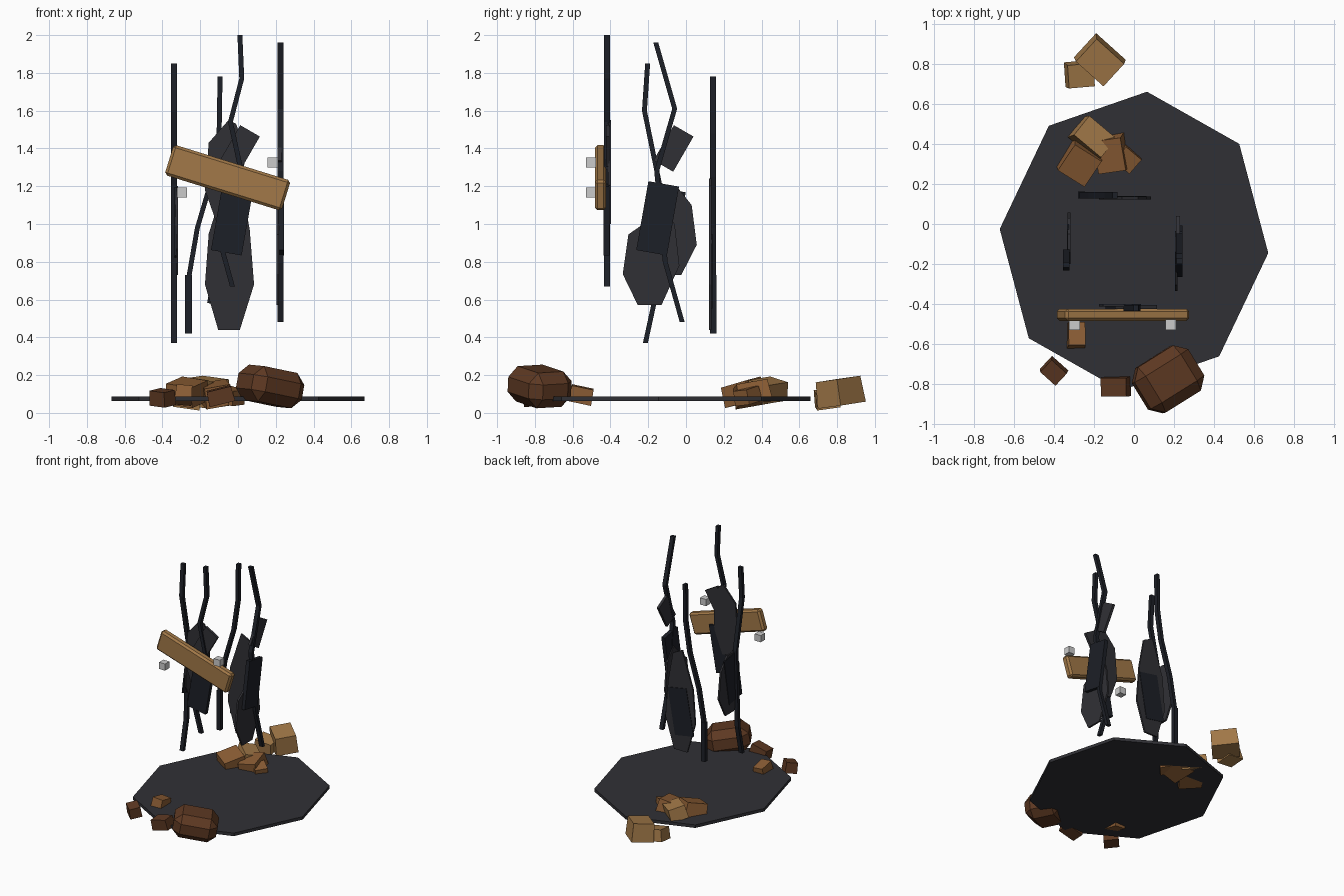
import bpy, bmesh, math
from mathutils import Vector, Matrix, Euler

if "Cube" in bpy.data.objects:
    bpy.data.objects.remove(bpy.data.objects["Cube"])


def mat(name, c):
    m = bpy.data.materials.new(name)
    m.diffuse_color = (*c, 1)
    m.use_nodes = True
    m.node_tree.nodes["Principled BSDF"].inputs["Base Color"].default_value = m.diffuse_color
    return m


IRON = mat("black_iron", (0.012, 0.014, 0.02))
PLATE = mat("dark_plate", (0.03, 0.03, 0.036))
TAN = mat("tan_wood", (0.36, 0.19, 0.065))
ORANGE = mat("orange_wood", (0.26, 0.11, 0.035))
BROWN = mat("brown_wood", (0.11, 0.04, 0.016))


def finish(name, bm, material):
    bmesh.ops.recalc_face_normals(bm, faces=bm.faces)
    me = bpy.data.meshes.new(name)
    bm.to_mesh(me)
    bm.free()
    ob = bpy.data.objects.new(name, me)
    bpy.context.collection.objects.link(ob)
    if material:
        me.materials.append(material)
    return ob


def block(name, loc, size, rot=(0, 0, 0), material=None, bevel=0, taper=1.0):
    bm = bmesh.new()
    bmesh.ops.create_cube(bm, size=1)
    for v in bm.verts:
        if v.co.z > 0:
            v.co.x *= taper
            v.co.y *= taper
        v.co = Vector(a * b for a, b in zip(v.co, size))
    if bevel:
        bmesh.ops.bevel(bm, geom=bm.edges[:], offset=bevel, segments=1, affect='EDGES')
    R = Euler([math.radians(a) for a in rot]).to_matrix().to_4x4()
    bmesh.ops.transform(bm, matrix=Matrix.Translation(loc) @ R, verts=bm.verts)
    return finish(name, bm, material)


def slab(name, pts, place, d0, d1, material):
    """Flat outline (u, z) given thickness from depth d0 to d1."""
    bm = bmesh.new()
    a = [bm.verts.new(place(u, d0, z)) for u, z in pts]
    b = [bm.verts.new(place(u, d1, z)) for u, z in pts]
    bm.faces.new(a)
    bm.faces.new(b[::-1])
    n = len(a)
    for i in range(n):
        bm.faces.new((a[i], a[(i + 1) % n], b[(i + 1) % n], b[i]))
    return finish(name, bm, material)


def strip(name, pts, place, w, d0, d1):
    """Bent bar following a (u, z) path."""
    out = [(u - w / 2, z) for u, z in pts] + [(u + w / 2, z) for u, z in reversed(pts)]
    return slab(name, out, place, d0, d1, IRON)


# Octagonal base plate
oct_half = [(0.065, 0.745), (0.525, 0.485), (0.67, -0.06), (0.425, -0.575)]
oct_pts = oct_half + [(-x, -y) for x, y in oct_half]
slab("base_plate", oct_pts, lambda u, d, v: (u, v - 0.085, d), 0.062, 0.086, PLATE)

# Four hanging walls: depth d is measured outward from each wall plane
places = {
    "front": lambda u, d, z: (u, -0.418 - d, z),
    "back": lambda u, d, z: (u, 0.142 + d, z),
    "left": lambda u, d, z: (-0.337 - d, u, z),
    "right": lambda u, d, z: (0.224 + d, u, z),
}
bars = {
    "front": [(.01, 2), (.02, 1.77), (-.04, 1.54), (.015, 1.29), (-.085, .87), (-.03, .67)],
    "back": [(-.095, 1.78), (-.10, 1.48), (-.135, 1.25), (-.215, .98), (-.26, .72), (-.26, .42)],
    "left": [(-.203, 1.85), (-.22, 1.6), (-.14, 1.21), (-.165, .6), (-.215, .37)],
    "right": [(-.16, 1.96), (-.06, 1.61), (-.155, 1.28), (-.11, .8), (-.02, .48)],
}
blobs = {
    "front": [(-.05, 1.55), (-.155, 1.43), (-.175, 1.18), (-.115, 1.01),
              (-.04, 1.0), (.03, 1.18), (.035, 1.4), (-.01, 1.53)],
    "back": [(-.105, .44), (.01, .44), (.085, .68), (.062, .97),
             (.02, 1.2), (-.06, 1.24), (-.155, .95), (-.175, .68)],
    "left": [(-.13, .73), (-.025, .73), (.057, .89), (.03, 1.1),
             (-.05, 1.2), (-.14, 1.2), (-.2, 1.08), (-.2, .87)],
    "right": [(-.255, .57), (-.13, .57), (-.035, .78), (-.06, 1.0),
              (-.14, 1.1), (-.24, .99), (-.305, .945), (-.335, .735)],
}
panel_at = {"front": (-.03, 1.03), "back": (-.05, .75), "left": (-.115, 1.0), "right": (-.15, 1.03)}


def tilted(c, w, h, deg):
    t = math.radians(deg)
    return [(c[0] + x * math.cos(t) - z * math.sin(t), c[1] + x * math.sin(t) + z * math.cos(t))
            for x, z in ((-w/2, -h/2), (w/2, -h/2), (w/2, h/2), (-w/2, h/2))]


for side, place in places.items():
    strip(side + "_bent_bar", bars[side], place, 0.026, -0.015, 0.017)
    slab(side + "_plate", blobs[side], place, -0.02, -0.006, PLATE)
    out = side in ("front", "right")
    slab(side + "_panel", tilted(panel_at[side], .165, .37, -10), place,
         -0.012, 0.019 if out else -0.002, IRON)
    if out:
        slab(side + "_upper_panel", tilted((.01 if side == "front" else -.066, 1.40), .12, .215, -30),
             place, -0.014, 0.006, PLATE)
# Thicker foot of the back bar
slab("back_bar_foot", tilted((-.262, .575), .035, .31, 0), places["back"], -0.014, 0.02, IRON)

# Crossing plank with two pegs
block("plank", (-.055, -.453, 1.245), (.648, .06, .168), (0, 17.2, 0), TAN, bevel=.014)
for i, (x, z) in enumerate(((.184, 1.325), (-.297, 1.167))):
    block(f"peg_{i}", (x, -.503, z), (.053,) * 3)

# Boulder and scattered chunks
block("boulder", (.17, -.775, .14), (.32, .265, .19), (3, 10, 32), BROWN, bevel=.055)
chunks = [
    ((-.288, -.555, .095), (.09, .125, .085), (-12, 5, 0), ORANGE),
    ((-.40, -.735, .08), (.09, .11, .08), (6, -10, 47), BROWN),
    ((-.093, -.812, .09), (.14, .10, .08), (5, -14, 0), BROWN),
    ((-.17, .815, .11), (.2, .165, .14), (6, 6, -42), TAN),
    ((-.27, .745, .075), (.14, .125, .09), (8, 8, 5), TAN),
    ((-.27, .305, .11), (.17, .17, .11), (14, 8, -32), ORANGE),
    ((-.205, .43, .12), (.19, .135, .10), (-14, 6, -40), TAN),
    ((-.115, .35, .10), (.15, .18, .11), (10, -10, 8), ORANGE),
    ((-.035, .325, .09), (.11, .10, .08), (5, 12, -40), ORANGE),
]
for i, (loc, size, rot, m) in enumerate(chunks):
    block(f"chunk_{i}", loc, size, rot, m, taper=.93)
